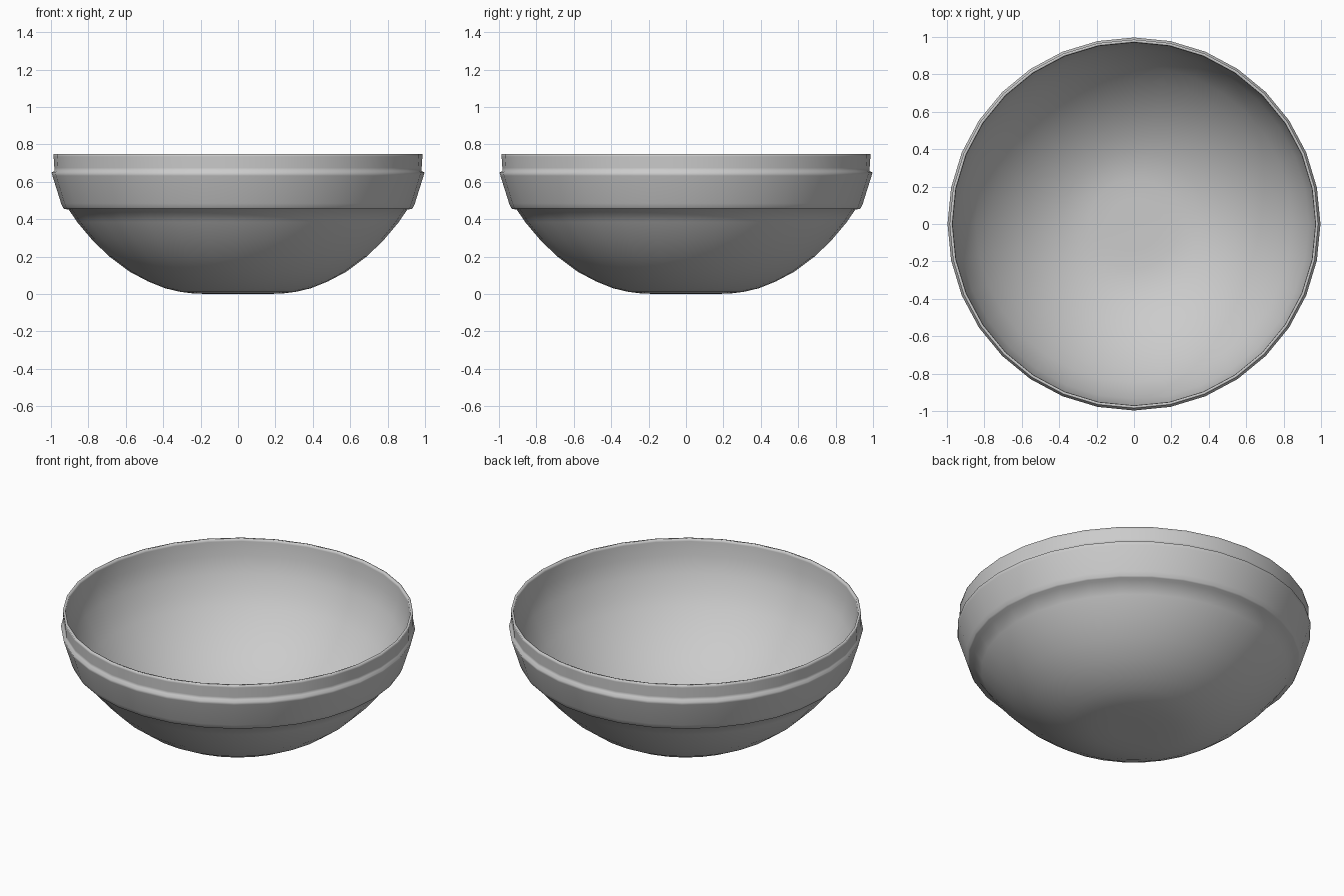
import bpy, bmesh, math

if "Cube" in bpy.data.objects:
    bpy.data.objects.remove(bpy.data.objects["Cube"])

SEGMENTS = 32

def lathe(name, profile):
    """Revolve a closed (radius, z) profile around z; both ends lie on the axis."""
    bm = bmesh.new()
    rings = []
    for r, z in profile:
        if r == 0:
            rings.append([bm.verts.new((0, 0, z))] * SEGMENTS)
        else:
            rings.append([bm.verts.new((r * math.cos(2 * math.pi * i / SEGMENTS),
                                        r * math.sin(2 * math.pi * i / SEGMENTS), z))
                          for i in range(SEGMENTS)])
    for a, b in zip(rings, rings[1:]):
        for i in range(SEGMENTS):
            j = (i + 1) % SEGMENTS
            bm.faces.new(list(dict.fromkeys((a[i], a[j], b[j], b[i]))))
    bmesh.ops.recalc_face_normals(bm, faces=bm.faces)
    mesh = bpy.data.meshes.new(name)
    bm.to_mesh(mesh)
    bm.free()
    mesh.shade_smooth()
    obj = bpy.data.objects.new(name, mesh)
    bpy.context.collection.objects.link(obj)
    return obj

# Rounded underside, from the flat foot up to the band
underside = [(0, 0), (0.14, 0), (0.24, 0.003), (0.31, 0.012), (0.39, 0.031), (0.48, 0.067),
             (0.58, 0.12), (0.69, 0.202), (0.78, 0.29), (0.86, 0.385), (0.905, 0.452)]
# Flared outer band with its ledge, then the upright rim
band = [(0.930, 0.455), (0.936, 0.462), (0.946, 0.485), (0.992, 0.632),
        (0.997, 0.650), (0.982, 0.658), (0.982, 0.675), (0.986, 0.735), (0.986, 0.75)]
# Rim lip and smooth interior
inside = [(0.972, 0.75), (0.970, 0.735), (0.966, 0.65), (0.935, 0.55), (0.888, 0.455),
          (0.845, 0.388), (0.768, 0.297), (0.68, 0.213), (0.572, 0.133), (0.474, 0.081),
          (0.386, 0.045), (0.308, 0.026), (0.24, 0.017), (0.14, 0.015), (0, 0.015)]

lathe("bowl", underside + band + inside)
